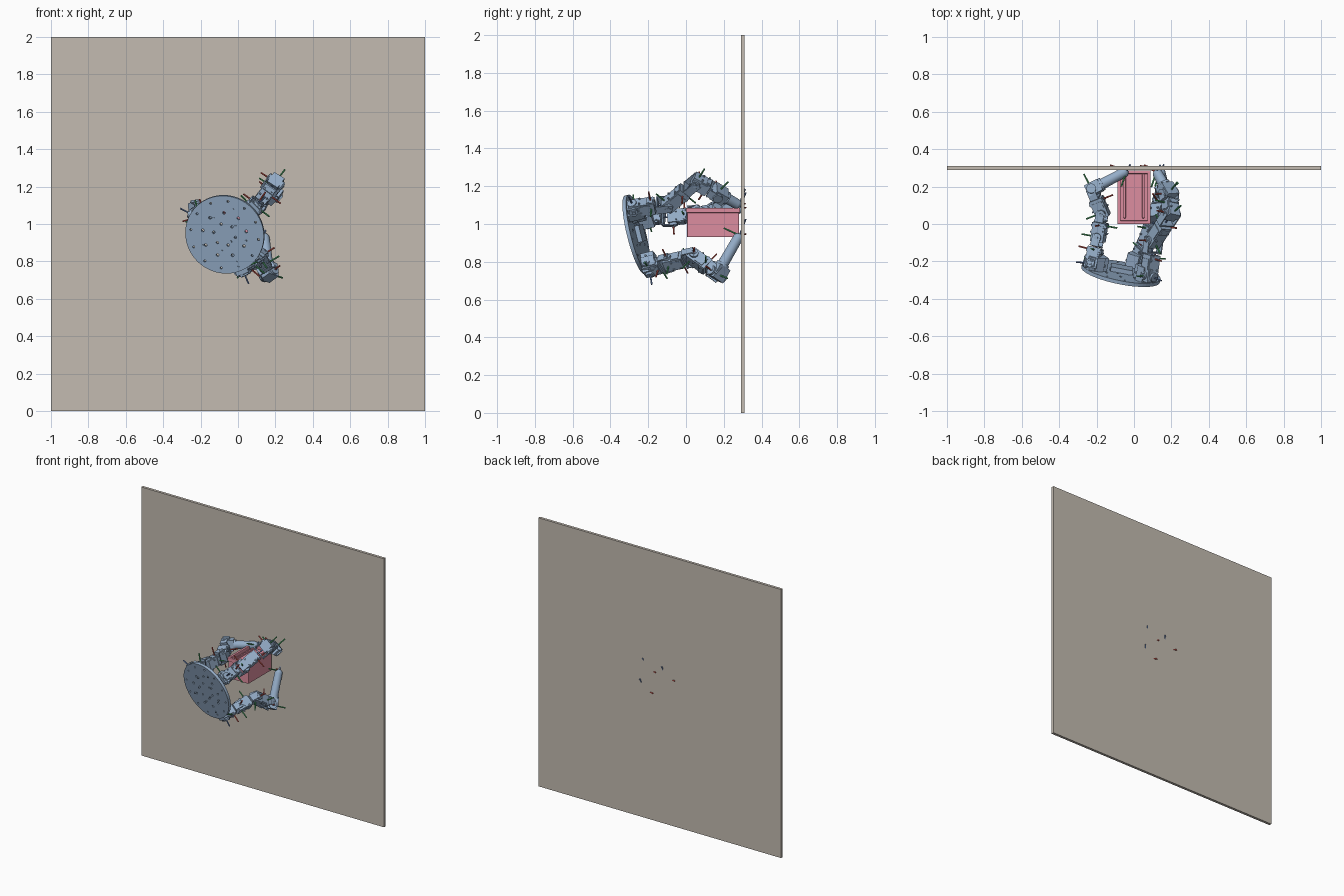
import bpy, bmesh, math
from mathutils import Vector as V, Matrix as M

if "Cube" in bpy.data.objects:
    bpy.data.objects.remove(bpy.data.objects["Cube"])

def mat(name, c):
    m = bpy.data.materials.new(name)
    m.diffuse_color = (*c, 1)
    m.use_nodes = True
    m.node_tree.nodes["Principled BSDF"].inputs["Base Color"].default_value = m.diffuse_color
    return m

BLUE = mat("slate_blue", (0.30, 0.42, 0.58))
WALL = mat("wall_tan", (0.55, 0.50, 0.44))
ROSE = mat("rose", (0.72, 0.27, 0.35))
AXES = [mat("axis_red", (0.6, 0.1, 0.08)), mat("axis_green", (0.08, 0.42, 0.15)),
        mat("axis_blue", (0.15, 0.25, 0.5))]

def finish(name, bm, m, smooth=False, bevel=0):
    me = bpy.data.meshes.new(name)
    bm.to_mesh(me)
    bm.free()
    ob = bpy.data.objects.new(name, me)
    bpy.context.collection.objects.link(ob)
    me.materials.append(m)
    if bevel:
        b = ob.modifiers.new("bevel", 'BEVEL')
        b.width, b.segments = bevel, 2
    if smooth:
        bpy.ops.object.select_all(action='DESELECT')
        ob.select_set(True)
        bpy.context.view_layer.objects.active = ob
        bpy.ops.object.shade_smooth_by_angle(angle=math.radians(35))
    return ob

def box(bm, fr, c, s):
    bmesh.ops.create_cube(bm, size=1, matrix=fr @ M.Translation(c) @ M.Diagonal((*s, 1)))

def cyl(bm, fr, c, r, h, axis='Z', n=16, r2=None):
    rot = {'X': M.Rotation(math.pi / 2, 4, 'Y'), 'Y': M.Rotation(-math.pi / 2, 4, 'X'),
           'Z': M.Identity(4)}[axis]
    bmesh.ops.create_cone(bm, cap_ends=True, segments=n, radius1=r, radius2=r if r2 is None else r2,
                          depth=h, matrix=fr @ M.Translation(c) @ rot)

def frame(p, z, hint):
    z = z.normalized()
    x = (hint - z * hint.dot(z)).normalized()
    f = M((x, z.cross(x), z)).transposed().to_4x4()
    f.translation = p
    return f

# wall
bm = bmesh.new()
box(bm, M.Identity(4), (0, 0.3, 1), (2, 0.02, 2))
finish("wall", bm, WALL)

# carried box: tray body with raised rim, end lip and inner lid panel
bm = bmesh.new()
I = M.Identity(4)
box(bm, I, (0, 0.143, 0.995), (0.165, 0.275, 0.13))
for s in (-1, 1):
    box(bm, I, (s * 0.08, 0.143, 1.072), (0.018, 0.286, 0.026))
    box(bm, I, (0, 0.143 + s * 0.134, 1.072), (0.16, 0.018, 0.026))
    box(bm, I, (s * 0.05, 0.15, 1.062), (0.012, 0.24, 0.02))
finish("carried_box", bm, ROSE, bevel=0.004)

# round body plate with drilled holes, tilted toward the wall
C = V((-0.07, -0.262, 0.945))
N = V((0.2, 1, 0.25)).normalized()
D = frame(C, N, V((1, 0, 0)))
bm = bmesh.new()
cyl(bm, D, (0, 0, 0), 0.214, 0.02, n=64)
plate = finish("body_plate", bm, BLUE)
bm = bmesh.new()
for n, r, off, hr in ((6, 0.06, 0.2, 0.007), (9, 0.12, 0.5, 0.008), (12, 0.185, 0.1, 0.006)):
    for i in range(n):
        a = off + i * 2 * math.pi / n
        cyl(bm, D, (r * math.cos(a), r * math.sin(a), 0), hr, 0.1, n=10)
cutter = finish("hole_cutter", bm, BLUE)
cutter.hide_render = True
cutter.hide_set(True)
bo = plate.modifiers.new("holes", 'BOOLEAN')
bo.object, bo.operation, bo.solver = cutter, 'DIFFERENCE', 'EXACT'

# bolt heads on the plate and a control module behind it
bm = bmesh.new()
for i in range(9):
    a = 0.8 + i * 2.4
    r = 0.05 + 0.014 * i
    cyl(bm, D, (r * math.cos(a), r * math.sin(a), -0.012), 0.006, 0.01, n=6)
box(bm, D, (0, 0, 0.022), (0.12, 0.09, 0.025))
finish("plate_hardware", bm, BLUE)

sticks = [bmesh.new() for _ in range(3)]

def triad(fr):
    # thin joint axis markers
    for bmx, ax, c in zip(sticks, 'XYZ', ((0.047, 0, 0), (0, 0.047, 0), (0, 0, 0.047))):
        cyl(bmx, fr, c, 0.0045, 0.094, ax, n=8)

def servo_link(bm, fr, L):
    # motor housing with ribs, horns and screws
    hl = L * 0.6
    box(bm, fr, (0, 0, hl / 2 - 0.012), (0.066, 0.07, hl + 0.024))
    box(bm, fr, (0, 0, hl * 0.55), (0.074, 0.056, hl * 0.5))
    box(bm, fr, (0, 0, hl * 0.8), (0.056, 0.08, hl * 0.3))
    for s in (-1, 1):
        cyl(bm, fr, (s * 0.036, 0, 0), 0.024, 0.018, 'X', 20)
        cyl(bm, fr, (s * 0.046, 0, 0), 0.010, 0.012, 'X', 10)
        for k in range(4):
            a = k * math.pi / 2 + 0.78
            cyl(bm, fr, (s * 0.045, 0.016 * math.cos(a), 0.016 * math.sin(a)), 0.003, 0.008, 'X', 6)
        for t in (0.3, 0.75):
            for u in (-1, 1):
                cyl(bm, fr, (u * 0.022, s * 0.038, hl * t), 0.005, 0.012, 'Y', 8)
        # fork bracket arm reaching the next joint
        z0, z1 = L * 0.66, L + 0.012
        box(bm, fr, (s * 0.045, 0, (z0 + z1) / 2), (0.006, 0.046, z1 - z0))
    box(bm, fr, (0, 0, L * 0.66), (0.096, 0.05, 0.008))

legs = {
    "upper_right": [(0.08, -0.275, 1.085), (0.105, -0.09, 1.105), (0.20, 0.055, 1.225),
                    (0.185, 0.165, 1.165), (0.12, 0.28, 1.10)],
    "lower_right": [(0.02, -0.195, 0.765), (0.07, -0.09, 0.795), (0.115, 0.04, 0.825),
                    (0.165, 0.165, 0.735), (0.14, 0.283, 0.94)],
    "left": [(-0.225, -0.21, 1.04), (-0.19, -0.07, 1.035), (-0.17, 0.06, 1.05),
             (-0.225, 0.185, 1.075), (-0.04, 0.283, 1.08)],
}
for name, pts in legs.items():
    P = [V(p) for p in pts]
    hinge = (P[2] - P[0]).cross(P[4] - P[2]).normalized()
    radial = P[0] - C
    radial = (radial - N * radial.dot(N)).normalized()

    # hip motor bolted to the plate
    bm = bmesh.new()
    f = frame(P[0], radial, N)
    box(bm, f, (0.005, 0, -0.025), (0.075, 0.07, 0.11))
    box(bm, f, (0, 0, -0.03), (0.085, 0.085, 0.05))
    cyl(bm, f, (0, 0, 0.035), 0.025, 0.016, 'Z', 20)
    for s in (-1, 1):
        for z in (-0.06, 0.01):
            cyl(bm, f, (0, s * 0.038, z), 0.006, 0.014, 'Y', 8)
    finish(name + "_hip_motor", bm, BLUE, bevel=0.002)
    triad(f)

    # three motor links
    for i, part in enumerate(("shoulder", "thigh", "shin")):
        bm = bmesh.new()
        d = P[i + 1] - P[i]
        f = frame(P[i], d, hinge)
        servo_link(bm, f, d.length)
        finish(f"{name}_{part}", bm, BLUE, smooth=True)
        if i:
            triad(f)
        triad(f @ M.Translation((0, 0, d.length * 0.5)) @ M.Rotation(math.pi / 2 * (i + 1), 4, 'Z'))

    # ankle motor, foot tube and rounded tip
    bm = bmesh.new()
    d = P[4] - P[3]
    L = d.length
    f = frame(P[3], d, hinge)
    box(bm, f, (0, 0, 0.012), (0.08, 0.066, 0.08))
    cyl(bm, f, (0, 0, 0), 0.026, 0.105, 'X', 20)
    cyl(bm, f, (0, 0, 0.058), 0.036, 0.014, 'Z', 24)
    cyl(bm, f, (0, 0, (0.06 + L - 0.015) / 2), 0.029, L - 0.075, 'Z', 24, 0.027)
    bmesh.ops.create_uvsphere(bm, u_segments=20, v_segments=10, radius=0.027,
                              matrix=f @ M.Translation((0, 0, L - 0.018)))
    finish(name + "_foot", bm, BLUE, smooth=True)
    triad(f)
    triad(frame(P[4], V((0.2, 0.35, 0.9)), V((-0.9, 0.3, 0))))

for bmx, m, c in zip(sticks, AXES, ("red", "green", "blue")):
    finish(f"axis_markers_{c}", bmx, m)
